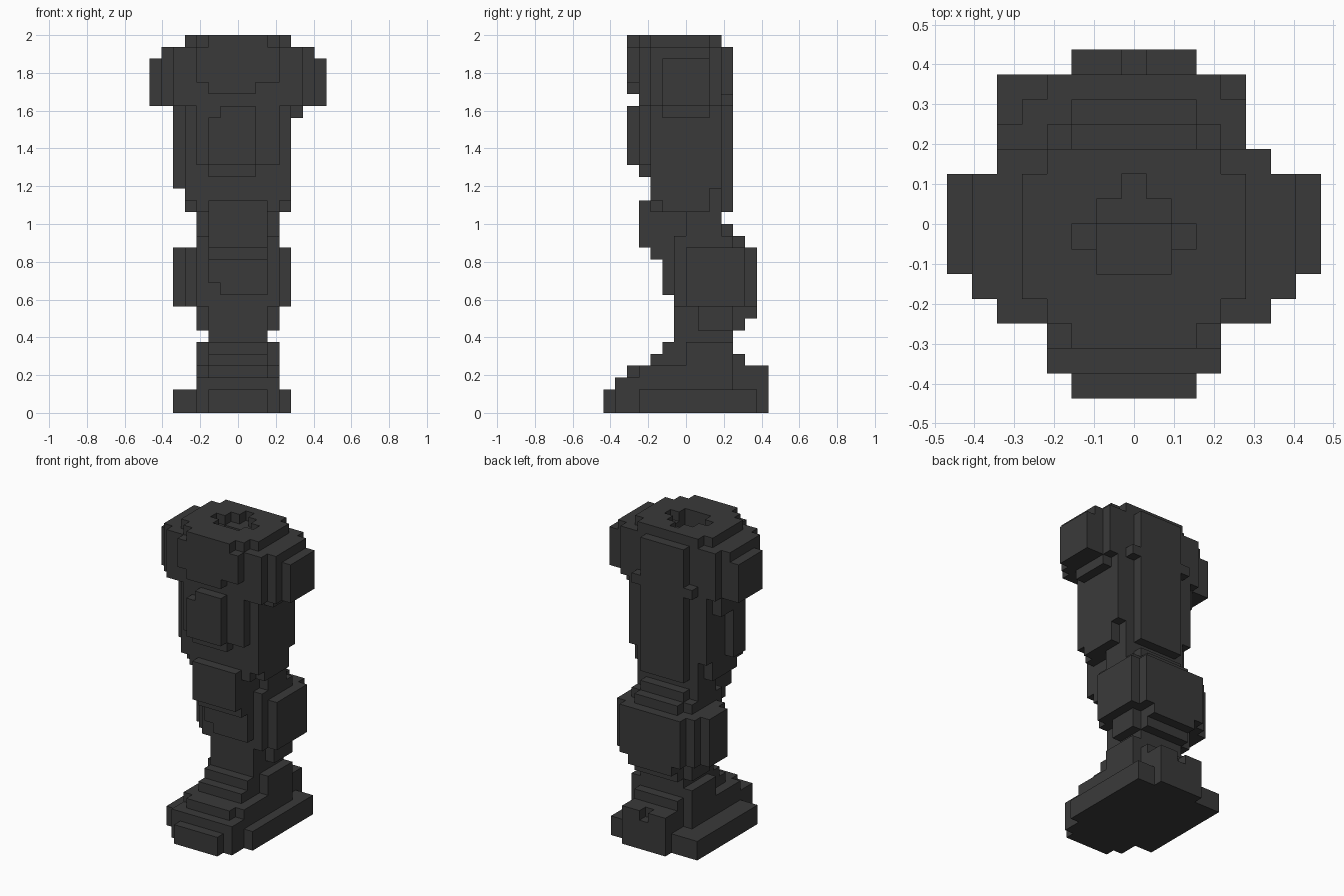
import bpy
import bmesh
import math

cube = bpy.data.objects.get("Cube")
if cube:
    bpy.data.objects.remove(cube, do_unlink=True)

V = 0.0625  # edge of one block; the grid is 15 x 14 x 32 blocks

charcoal = bpy.data.materials.new("charcoal")
charcoal.use_nodes = True
charcoal.diffuse_color = (0.042, 0.042, 0.042, 1.0)
charcoal.node_tree.nodes["Principled BSDF"].inputs["Base Color"].default_value = charcoal.diffuse_color


def block(width, y0, y1, z0, z1, centre=7.5):
    """Grid cells of a box, centred across x unless told otherwise."""
    x0 = int(centre - width / 2)
    return {(x, y, z)
            for x in range(x0, x0 + width)
            for y in range(y0, y1)
            for z in range(z0, z1)}


def build(name, cells):
    """Skin the cells with faces and merge them into large flat sides."""
    bm = bmesh.new()
    verts = {}
    for cell in sorted(cells):
        for axis in range(3):
            u, w = (axis + 1) % 3, (axis + 2) % 3
            for side in (0, 1):
                near = list(cell)
                near[axis] += 2 * side - 1
                if tuple(near) in cells:
                    continue
                ring = []
                for du, dw in ((0, 0), (1, 0), (1, 1), (0, 1)):
                    p = list(cell)
                    p[axis] += side
                    p[u] += du
                    p[w] += dw
                    key = tuple(p)
                    if key not in verts:
                        verts[key] = bm.verts.new(((p[0] - 7.5) * V, (p[1] - 7) * V, p[2] * V))
                    ring.append(verts[key])
                bm.faces.new(ring if side else ring[::-1])
    bmesh.ops.dissolve_limit(bm, angle_limit=math.radians(1),
                             verts=bm.verts[:], edges=bm.edges[:])
    mesh = bpy.data.meshes.new(name)
    bm.to_mesh(mesh)
    bm.free()
    mesh.materials.append(charcoal)
    bpy.context.collection.objects.link(bpy.data.objects.new(name, mesh))


# Foot: sole with narrow toe and heel, stepped instep, wide heel block
foot = block(5, 0, 14, 0, 2) | block(7, 1, 13, 0, 2) | block(10, 3, 13, 0, 2, 7)
foot |= block(7, 1, 11, 2, 3)
for z, front in enumerate((1, 2, 4, 5), 2):
    foot |= block(5, front, 12 - z // 5, z, z + 1)
foot |= block(7, 3, 11, 3, 4) | block(7, 7, 11, 4, 6)
foot |= block(5, 12, 14, 2, 4)
foot -= block(1, 13, 14, 3, 4)
build("foot", foot)

# Ankle: slim column with a wider collar
build("ankle", block(5, 6, 11, 6, 10) | block(7, 8, 11, 7, 9) | block(5, 11, 12, 7, 9))

# Calf: shin ridge in front, rounded bulge behind
calf = block(5, 5, 6, 11, 13) | block(4, 5, 6, 10, 11, 8)
calf |= block(7, 6, 11, 9, 15) | block(5, 11, 12, 14, 15)
calf |= block(9, 7, 12, 9, 14) | block(10, 8, 11, 9, 14, 7)
calf |= block(7, 12, 13, 9, 14) | block(5, 11, 13, 8, 9)
build("calf", calf)

# Knee: joint with a raised cap
knee = block(5, 4, 6, 13, 15) | block(5, 4, 7, 15, 17)
knee |= block(7, 7, 10, 15, 17) | block(5, 10, 11, 15, 16)
knee |= block(5, 3, 4, 14, 18)
build("knee", knee)

# Thigh: main mass, outer plate, back plate and two front plates
thigh = block(7, 4, 10, 17, 19) | block(9, 5, 9, 17, 19)
thigh |= block(9, 4, 9, 18, 19) | block(9, 4, 10, 19, 26)
thigh |= block(10, 5, 7, 19, 26, 7) | block(10, 5, 9, 24, 26, 7) | block(11, 5, 9, 25, 26)
thigh |= block(5, 10, 11, 17, 26)
thigh |= block(4, 3, 4, 20, 21, 7) | block(7, 3, 4, 21, 26) | block(4, 2, 3, 21, 26, 7)
thigh -= block(1, 2, 3, 25, 26, 5.5)
build("thigh", thigh)

# Hip: core with a smaller top, front and back plates
hip = block(9, 3, 10, 26, 31) | block(9, 4, 9, 31, 32) | block(7, 3, 10, 31, 32)
hip |= block(4, 2, 3, 27, 28, 7) | block(7, 2, 3, 28, 31) | block(5, 2, 3, 31, 32)
hip |= block(7, 10, 11, 26, 27) | block(5, 10, 11, 27, 31)
# Side pads step inward on both sides
for i in range(3):
    hip |= block(11 + 2 * i, 3 + i, max(9, 10 - i), 26, min(31, 32 - i))
# Cross-shaped socket sunk into the top
hip -= block(3, 5, 8, 31, 32) | block(1, 8, 9, 31, 32) | block(5, 6, 7, 31, 32)
hip -= block(3, 5, 7, 30, 31)
build("hip", hip)
